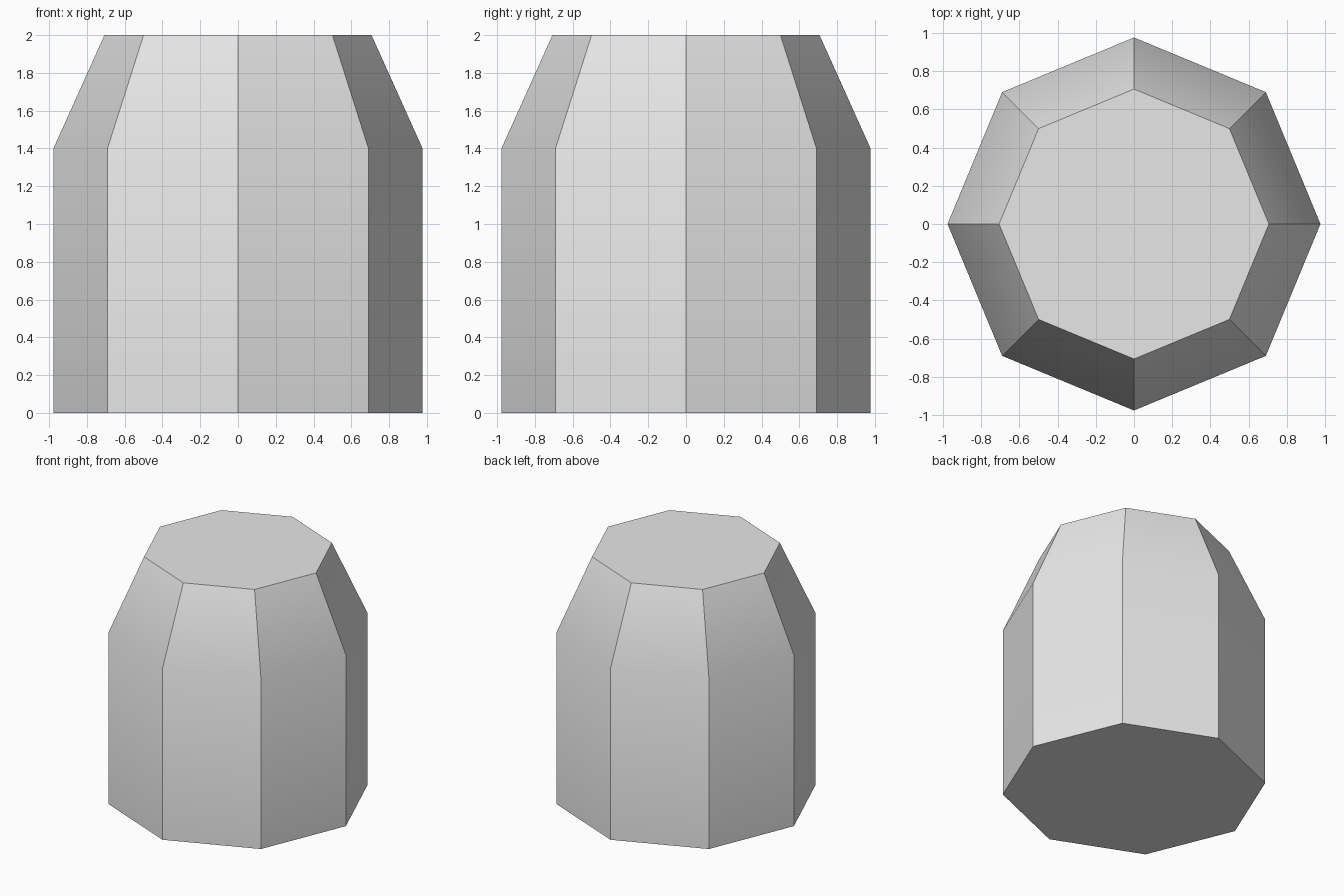
import bpy
import bmesh
from math import cos, sin, tau

cube = bpy.data.objects.get("Cube")
if cube:
    bpy.data.objects.remove(cube, do_unlink=True)

SIDES = 8
# Radius and height of each ring, from the base to the tapered top
PROFILE = [(0.977, 0.0), (0.977, 1.4), (0.707, 2.0)]

# Plain grey material
grey = bpy.data.materials.new("light_grey")
grey.use_nodes = True
colour = (0.8, 0.8, 0.8, 1.0)
grey.diffuse_color = colour
grey.node_tree.nodes["Principled BSDF"].inputs["Base Color"].default_value = colour

# Octagonal body: stacked rings joined by quads, closed by flat caps
bm = bmesh.new()
rings = [
    [bm.verts.new((r * cos(tau * i / SIDES), r * sin(tau * i / SIDES), z))
     for i in range(SIDES)]
    for r, z in PROFILE
]
for low, high in zip(rings, rings[1:]):
    for i in range(SIDES):
        j = (i + 1) % SIDES
        bm.faces.new((low[i], low[j], high[j], high[i]))
bm.faces.new(reversed(rings[0]))
bm.faces.new(rings[-1])

mesh = bpy.data.meshes.new("octagonal_body")
bm.to_mesh(mesh)
bm.free()
mesh.materials.append(grey)
body = bpy.data.objects.new("octagonal_body", mesh)
bpy.context.collection.objects.link(body)

# Soft shoulder, sharp vertical corners and caps
bpy.ops.object.select_all(action="DESELECT")
body.select_set(True)
bpy.context.view_layer.objects.active = body
bpy.ops.object.shade_smooth_by_angle(angle=tau / 12)
